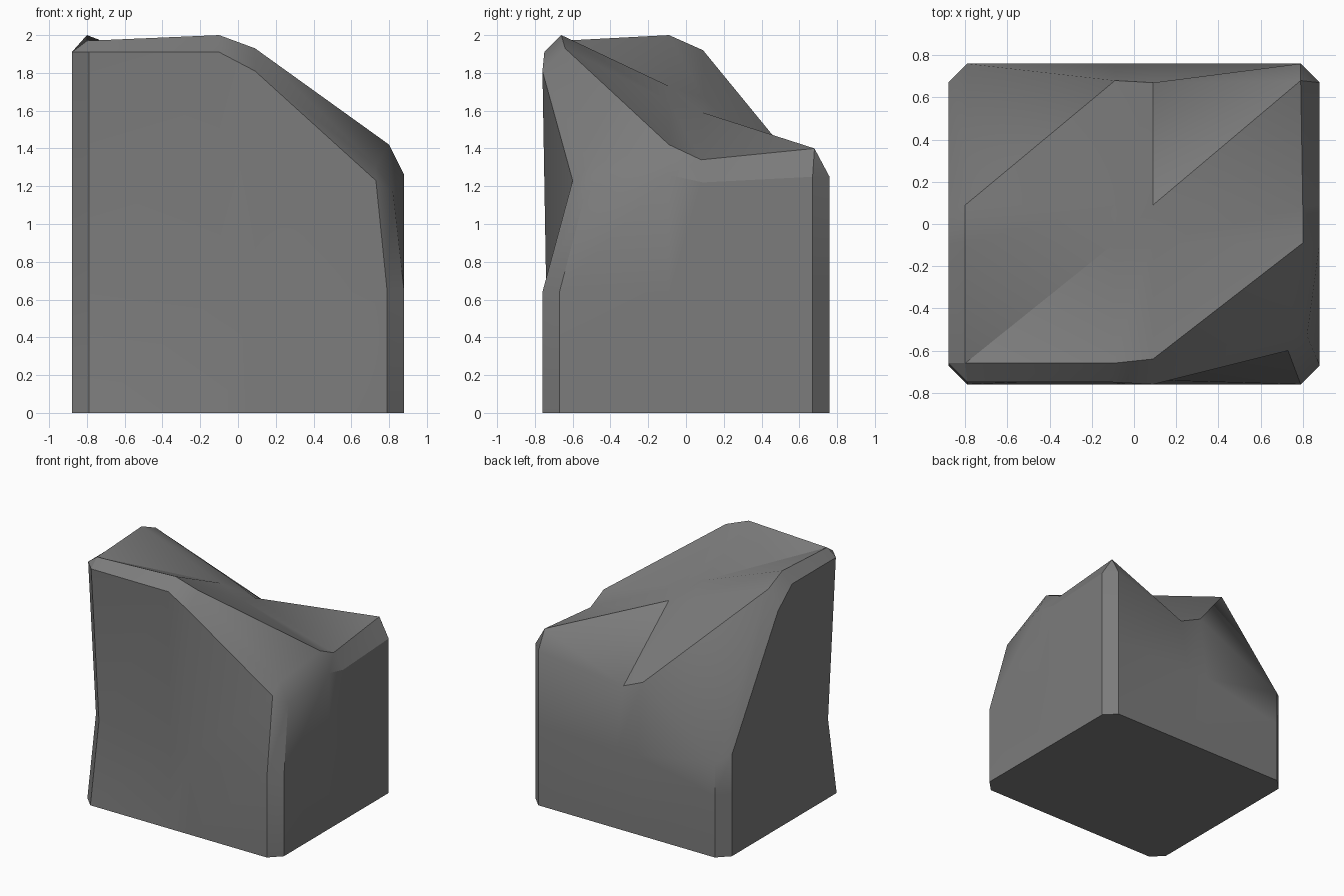
import bpy
import bmesh
import math
from mathutils import Vector

# Remove the default cube only
default_cube = bpy.data.objects.get("Cube")
if default_cube:
    bpy.data.objects.remove(default_cube, do_unlink=True)

# One stone material
stone = bpy.data.materials.new("stone_grey")
stone.use_nodes = True
stone_colour = (0.2, 0.2, 0.2, 1)
stone.diffuse_color = stone_colour
shader = stone.node_tree.nodes["Principled BSDF"]
shader.inputs["Base Color"].default_value = stone_colour
shader.inputs["Roughness"].default_value = 0.9

# Half sizes of the block, its corner chamfer and its narrow middle band
HALF_X, HALF_Y, CHAMFER, BAND = 0.88, 0.76, 0.09, 0.09
MID_HEIGHT = 0.64


def base_ring(height):
    """Chamfered rectangle: four points per side, starting at front left."""
    ring = []
    for turn in range(4):
        along, out = (HALF_X, HALF_Y) if turn % 2 == 0 else (HALF_Y, HALF_X)
        for step in (CHAMFER - along, -BAND, BAND, along - CHAMFER):
            x, y = step, -out
            for _ in range(turn):
                x, y = -y, x
            ring.append(Vector((x, y, height)))
    return ring


bottom_ring = base_ring(0)

# Waist ring: pinched at the front left corner, lower at the back left corner
waist_ring = base_ring(MID_HEIGHT)
for index, shift in {0: 0.11, 1: 0.03, 2: 0.02, 15: 0.11}.items():
    waist_ring[index].y += shift
for index in (11, 12):
    waist_ring[index].z = 0.5

# Shoulder ring: upper border of the front, right, back and left walls
shoulder_ring = [Vector(p) for p in (
    (-.79, -.75, 1.91), (-.1, -.75, 1.91), (.09, -.76, 1.81), (.73, -.6, 1.23),
    (.82, -.53, 1.17), (.88, -.09, 1.26), (.88, .09, 1.22), (.88, .67, 1.25),
    (.79, .76, 1.25), (.09, .67, 1.12), (-.09, .68, 1.2), (-.79, .76, .77),
    (-.88, .67, .82), (-.88, .08, 1.76), (-.88, -.1, 1.91), (-.88, -.66, 1.91),
)]

# Uneven top surface, rows from front to back
top_rows = [[Vector(p) for p in row] for row in (
    ((-.8, -.66, 1.97), (-.1, -.66, 2), (.09, -.64, 1.93), (.73, -.51, 1.31)),
    ((-.8, -.09, 2), (-.09, -.09, 1.73), (.09, -.09, 1.65), (.8, -.09, 1.42)),
    ((-.8, .09, 1.92), (-.09, .09, 1.67), (.09, .09, 1.59), (.8, .08, 1.34)),
    ((-.79, .76, .77), (-.09, .68, 1.2), (.09, .67, 1.12), (.79, .68, 1.4)),
)]


def top_border():
    """Border of the top surface in the same order as the wall rings."""
    front = top_rows[0]
    right = [row[-1] for row in top_rows]
    back = top_rows[-1][::-1]
    left = [row[0] for row in top_rows][::-1]
    return front + right + back + left


bm = bmesh.new()
shared = {}


def vertex(point):
    """Reuse a vertex wherever two parts meet at the same point."""
    key = tuple(round(value, 4) for value in point)
    if key not in shared:
        shared[key] = bm.verts.new(key)
    return shared[key]


def add_face(*points):
    """Add a face, skipping corners that fall together."""
    corners = list(dict.fromkeys(vertex(point) for point in points))
    if len(corners) > 2 and bm.faces.get(corners) is None:
        bm.faces.new(corners)


def bridge(lower, upper):
    """Join two rings with a band of faces."""
    count = len(lower)
    for i in range(count):
        j = (i + 1) % count
        add_face(lower[i], lower[j], upper[j], upper[i])


# Walls and the chamfer strip around the top
bridge(bottom_ring, waist_ring)
bridge(waist_ring, shoulder_ring)
bridge(shoulder_ring, top_border())

# Top surface, split along one diagonal direction
for near, far in zip(top_rows, top_rows[1:]):
    for i in range(len(near) - 1):
        add_face(near[i], near[i + 1], far[i + 1])
        add_face(near[i], far[i + 1], far[i])

# Flat underside
add_face(*reversed(bottom_ring))

bmesh.ops.recalc_face_normals(bm, faces=bm.faces[:])
mesh = bpy.data.meshes.new("stone_block")
bm.to_mesh(mesh)
bm.free()
mesh.materials.append(stone)

block = bpy.data.objects.new("stone_block", mesh)
bpy.context.collection.objects.link(block)

# Smooth the gentle bends and keep the chamfers crisp
bpy.ops.object.select_all(action="DESELECT")
block.select_set(True)
bpy.context.view_layer.objects.active = block
bpy.ops.object.shade_smooth_by_angle(angle=math.radians(30))
